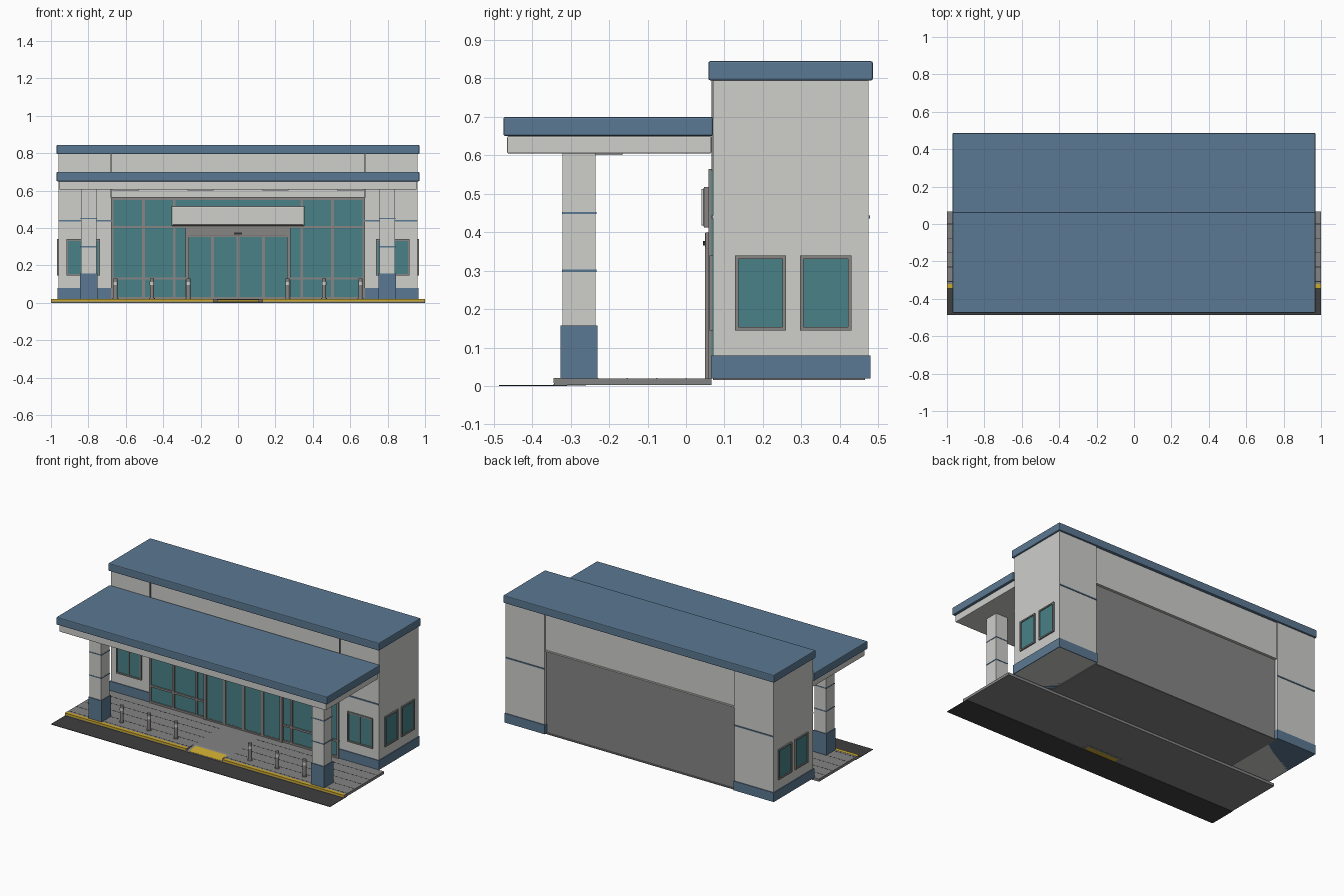
import bpy
import bmesh
from mathutils import Matrix, Vector

if "Cube" in bpy.data.objects:
    bpy.data.objects.remove(bpy.data.objects["Cube"], do_unlink=True)


def material(name, r, g, b):
    m = bpy.data.materials.new(name)
    m.use_nodes = True
    m.diffuse_color = (r, g, b, 1)
    m.node_tree.nodes["Principled BSDF"].inputs["Base Color"].default_value = (r, g, b, 1)
    return m


wall = material("wall_light_grey", .62, .62, .60)
blue = material("trim_blue", .105, .19, .29)
glass = material("glass_teal", .065, .22, .245)
frame = material("frame_grey", .25, .24, .23)
rear = material("rear_wall_grey", .24, .24, .24)
paving = material("paving_grey", .23, .23, .23)
asphalt = material("asphalt_dark", .05, .05, .05)
yellow = material("safety_yellow", .60, .40, .03)
dark = material("joint_dark", .03, .03, .03)


def add_mesh(name, bm, mat):
    bmesh.ops.recalc_face_normals(bm, faces=bm.faces)
    mesh = bpy.data.meshes.new(name)
    bm.to_mesh(mesh)
    bm.free()
    mesh.materials.append(mat)
    obj = bpy.data.objects.new(name, mesh)
    bpy.context.collection.objects.link(obj)
    return obj


def box(name, x, y, z, mat, bevel=0):
    """Box from (low, high) ranges on each axis."""
    low, high = (Vector(p) for p in zip(x, y, z))
    size = high - low
    bm = bmesh.new()
    bmesh.ops.create_cube(bm, size=1, matrix=Matrix.Translation((low + high) / 2)
                          @ Matrix.Diagonal((abs(size.x), abs(size.y), abs(size.z), 1)))
    obj = add_mesh(name, bm, mat)
    if bevel:
        mod = obj.modifiers.new("edge", "BEVEL")
        mod.width = bevel
        mod.segments = 2
    return obj


def around(c, half):
    return (c - half, c + half)


def panel_window(name, u, z, place, bars=()):
    """Framed window; place(u_range, depth_range) gives x and y ranges."""
    t = .009

    def part(label, ur, zr, depth, mat):
        x, y = place(ur, depth)
        box(f"{name}_{label}", x, y, zr, mat)

    part("glass", u, z, (-.004, .003), glass)
    for side, edge in (("start", u[0] + t / 2), ("end", u[1] - t / 2)):
        part(side + "_jamb", around(edge, t / 2), z, (-.004, .009), frame)
    for side, edge in (("sill", z[0] + t / 2), ("head", z[1] - t / 2)):
        part(side, (u[0] + t, u[1] - t), around(edge, t / 2), (-.004, .009), frame)
    for c in bars:
        part("bar", around(c, t / 2), (z[0] + t, z[1] - t), (-.004, .008), frame)


# Building core
GLASS_X = .68
box("rear_wall", (-GLASS_X, GLASS_X), (.075, .455), (.02, .56), rear)
box("floor_slab", (-GLASS_X, GLASS_X), (.07, .465), (.016, .022), paving)
box("upper_wall", (-GLASS_X, GLASS_X), (.075, .468), (.56, .80), wall)
box("rear_ledge", (-GLASS_X, GLASS_X), (.45, .472), (.553, .562), wall)
box("main_roof", (-.97, .97), (.058, .486), (.795, .845), blue, .005)

# End piers, their trim and windows
for s, side in ((1, "left"), (-1, "right")):
    outer, inner = s * .96, s * GLASS_X
    span = tuple(sorted((inner, outer)))
    box(f"{side}_pier", span, (.07, .475), (.02, .80), wall)
    base_span = tuple(sorted((inner - s * .003, outer + s * .005)))
    box(f"{side}_pier_base", base_span, (.065, .48), (.02, .08), blue)
    for end, y in (("front", .069), ("rear", .476)):
        box(f"{side}_{end}_band", span, around(y, .003), around(.44, .004), blue)
    box(f"{side}_pier_joint", around(inner, .004), (.066, .08), (.56, .795), frame)

    centre = s * .828
    panel_window(f"{side}_front_window", around(centre, .09), (.145, .34),
                 lambda u, d: (u, (.07 - d[1], .07 - d[0])), (centre,))
    for label, u in (("near", (.128, .26)), ("far", (.296, .43))):
        panel_window(f"{side}_{label}_side_window", u, (.145, .34),
                     lambda u, d, s=s, o=outer: (sorted((o + s * d[0], o + s * d[1])), u))

# Glazed front wall
box("front_glazing", (-GLASS_X, GLASS_X), (.066, .076), (.02, .56), glass)
MULLION_Y = (.058, .074)
for s in (1, -1):
    for c in (.672, .505, .34):
        box("mullion", around(s * c, .007), MULLION_Y, (.02, .56), frame)
    for z in (.13, .405):
        box("side_transom", sorted((s * .28, s * .68)), MULLION_Y, around(z, .006), frame)
box("top_rail", (-GLASS_X, GLASS_X), MULLION_Y, (.55, .565), frame)
box("bottom_rail", (-GLASS_X, GLASS_X), MULLION_Y, (.02, .032), frame)
box("middle_rail", (-.28, .28), MULLION_Y, (.399, .411), frame)

# Sliding doors and header
for i in range(4):
    x0 = -.272 + i * .136
    panel_window("door", (x0, x0 + .136), (.02, .36),
                 lambda u, d: (u, (.062 - d[1], .062 - d[0])))
for s in (1, -1):
    box("door_post", around(s * .272, .009), (.05, .07), (.02, .36), frame)
box("door_header", (-.282, .282), (.05, .07), (.357, .4), frame, .002)
box("door_sensor", (-.022, .022), (.044, .052), (.366, .377), dark)

# Blank panel over the entrance
box("entrance_panel_back", (-.356, .356), (.046, .066), (.412, .518), frame, .003)
box("entrance_panel", (-.35, .35), (.04, .05), (.417, .513), wall, .003)

# Canopy
box("canopy_roof", (-.97, .97), (-.475, .07), (.65, .70), blue, .005)
box("canopy_soffit", (-.955, .955), (-.465, .066), (.605, .65), wall, .003)
for c in (-.6, -.2, .2, .6):
    box("soffit_light", around(c, .07), (-.24, -.165), (.601, .606), wall)

# Canopy columns
for s, side in ((1, "left"), (-1, "right")):
    x, y = s * .798, -.278
    box(f"{side}_column", around(x, .042), around(y, .043), (.15, .61), wall)
    box(f"{side}_column_base", around(x, .047), around(y, .048), (.018, .158), blue)
    for z in (.30, .45):
        box(f"{side}_column_band", around(x, .044), around(y, .045), around(z, .003), blue)

# Road and raised pavement, with a lowered ramp in the middle
RAMP = .13
box("road", (-1, 1), (-.487, -.31), (0, .003), asphalt)
box("pavement", (-1, 1), (-.26, .066), (.003, .02), paving)
for s in (1, -1):
    half = sorted((s * RAMP, s))
    box("pavement_front", half, (-.31, -.26), (.003, .02), paving)
    box("curb", half, (-.343, -.31), (.001, .02), paving)
    box("curb_top_stripe", half, (-.344, -.322), (.0195, .021), yellow)
    box("curb_front_stripe", half, (-.3445, -.342), (.008, .021), yellow)
    for y in (-.307, -.23, -.153, -.076, .0):
        box("paving_joint", sorted((s * RAMP, s)), around(y, .0018), (.0195, .0204), dark)


def ramp_wedge(name, half, y0, y1, lift, mat):
    """Sloping slab falling towards the road."""
    def height(y):
        return .005 + .015 * (y + .345) / .085 + lift
    bm = bmesh.new()
    profile = ((y0, .002), (y1, .002), (y1, height(y1)), (y0, height(y0)))
    face = bm.faces.new([bm.verts.new((-half, y, z)) for y, z in profile])
    grown = bmesh.ops.extrude_face_region(bm, geom=[face])["geom"]
    bmesh.ops.translate(bm, vec=(2 * half, 0, 0),
                        verts=[g for g in grown if isinstance(g, bmesh.types.BMVert)])
    add_mesh(name, bm, mat)


ramp_wedge("ramp", RAMP, -.345, -.26, 0, paving)
ramp_wedge("ramp_warning_strip", .112, -.34, -.275, .0015, yellow)

# Bollards
for s in (1, -1):
    for c in (.265, .46, .655):
        for label, r, z0, z1, mat in (("post", .0115, .02, .13, frame),
                                      ("band", .0122, .095, .112, wall),
                                      ("foot", .015, .02, .025, frame)):
            bm = bmesh.new()
            bmesh.ops.create_cone(bm, cap_ends=True, segments=16, radius1=r, radius2=r,
                                  depth=z1 - z0,
                                  matrix=Matrix.Translation((s * c, -.255, (z0 + z1) / 2)))
            post = add_mesh(f"bollard_{label}", bm, mat)
            bpy.context.view_layer.objects.active = post
            post.select_set(True)
            bpy.ops.object.shade_smooth_by_angle()
            post.select_set(False)
